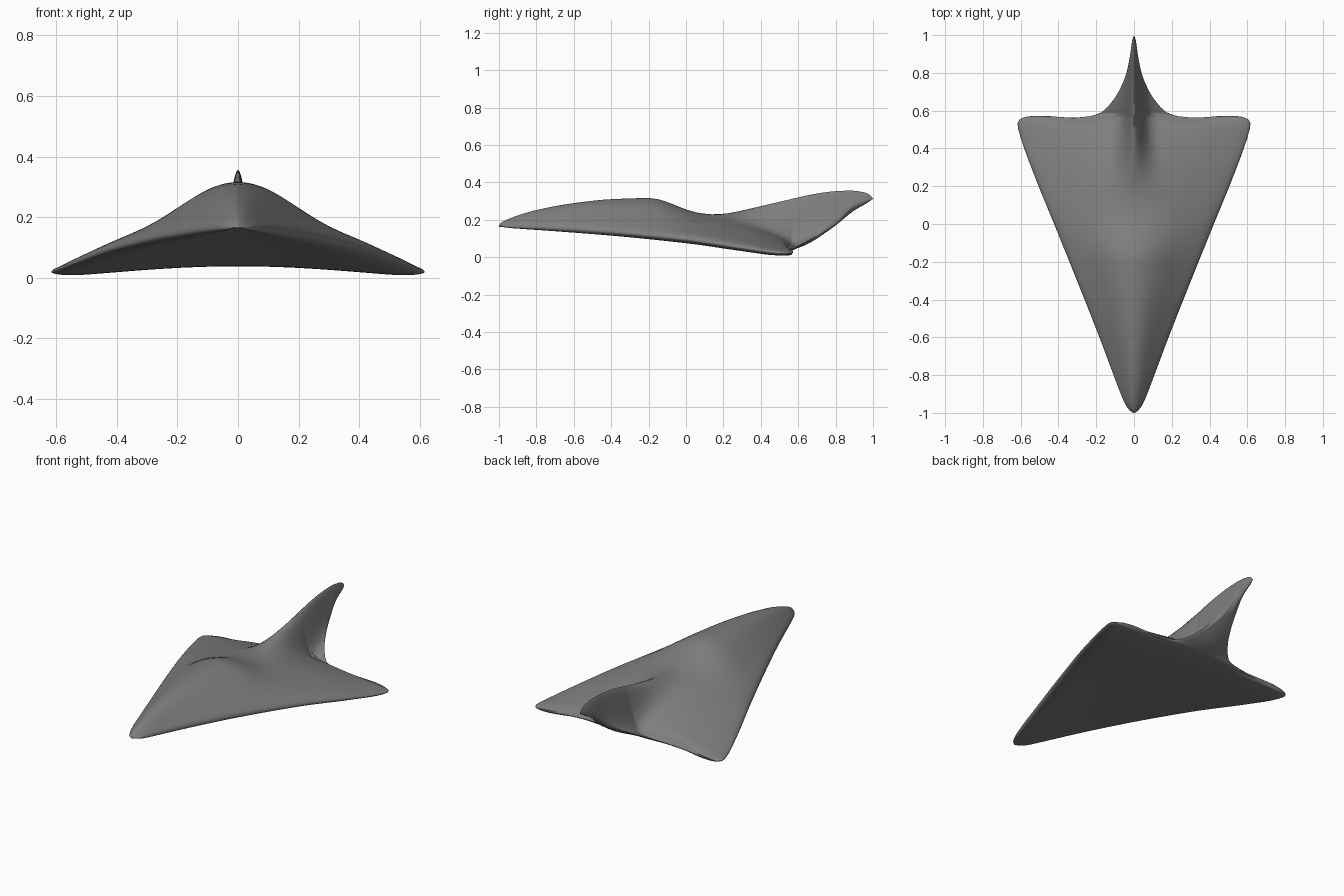
import bpy, bmesh, math

if "Cube" in bpy.data.objects:
    bpy.data.objects.remove(bpy.data.objects["Cube"])


def curve(*keys):
    """Smooth monotone interpolation through (position, value) keys."""
    n = len(keys)
    d = [(keys[i + 1][1] - keys[i][1]) / (keys[i + 1][0] - keys[i][0]) for i in range(n - 1)]
    m = [d[0]] + [2 * a * b / (a + b) if a * b > 0 else 0 for a, b in zip(d, d[1:])] + [d[-1]]

    def f(y):
        i = max(j for j in range(n - 1) if j == 0 or keys[j][0] <= y)
        (y0, v0), (y1, v1) = keys[i], keys[i + 1]
        h = y1 - y0
        t = min(max((y - y0) / h, 0), 1)
        return ((2*t**3 - 3*t**2 + 1) * v0 + (t**3 - 2*t**2 + t) * h * m[i]
                + (3*t**2 - 2*t**3) * v1 + (t**3 - t**2) * h * m[i + 1])
    return f


# Lengthwise profiles: half width, centre top, centre bottom, rim height
half_width = curve((-1, 0), (-.995, .014), (-.98, .029), (-.95, .048), (-.9, .07), (-.8, .108),
                   (-.6, .183), (-.4, .262), (-.2, .342), (0, .423), (.2, .505), (.3, .544),
                   (.4, .581), (.5, .612), (.53, .616), (.55, .608), (.56, .594), (.57, .56),
                   (.575, .5), (.58, .33), (.585, .215), (.6, .165),
                   (.65, .115), (.7, .082), (.8, .04), (.9, .02), (.97, .01), (1, 0))
top = curve((-1, .17), (-.99, .183), (-.97, .195), (-.9, .223), (-.8, .252), (-.6, .289),
            (-.4, .31), (-.2, .316), (-.15, .31), (-.05, .275), (0, .255), (.08, .235),
            (.15, .229), (.22, .234), (.3, .25), (.5, .296), (.7, .34), (.8, .353),
            (.88, .356), (.95, .347), (.98, .335), (1, .315))
bottom = curve((-1, .163), (-.9, .153), (-.5, .127), (0, .085), (.3, .053), (.5, .038),
               (.57, .041), (.6, .05), (.65, .07), (.7, .1), (.8, .17), (.9, .25),
               (.96, .285), (1, .312))
rim = curve((-1, .166), (-.8, .16), (-.5, .143), (0, .095), (.3, .05), (.5, .022), (.56, .019),
            (.575, .03), (.585, .045), (.6, .058), (.65, .086), (.7, .115), (.8, .188),
            (.9, .28), (1, .313))
# Rim thickness above and below, share of height in the tail fin, fin thickness
thick = curve((-1, 0), (-.95, .025), (-.8, .05), (-.5, .073), (-.2, .083), (0, .083),
              (.25, .074), (.4, .063), (.5, .052), (.55, .036), (.57, .018), (.585, .01),
              (.7, .02), (.8, .04), (.9, .03), (1, 0))
under = curve((-1, 0), (-.95, .008), (-.5, .02), (0, .022), (.4, .02), (.5, .017), (.56, .011),
              (.58, .004), (.7, .007), (.8, .014), (.9, .01), (1, 0))
fin_share = curve((-1, 0), (0, 0), (.15, .15), (.3, .5), (.5, .82), (.57, .9), (.65, .93), (1, .95))
fin_width = curve((-1, .15), (.1, .12), (.3, .08), (.5, .055), (.57, .05), (.65, .044),
                  (.8, .028), (1, .01))


def section(y, n=26):
    """Closed cross-section ring: top from left to right, then bottom back."""
    w, zt, zb, ze, t, u = (c(y) for c in (half_width, top, bottom, rim, thick, under))
    rise, k, fw = zt - ze - t, fin_share(y), fin_width(y)
    end = math.exp(-(w / fw) ** 2)
    upper, lower = [], []
    for i in range(-n, n + 1):
        s = math.copysign(abs(math.sin(i / n * math.pi / 2)) ** 1.5, i)
        x, q = w * s, max(0, 1 - s * s)
        g = (math.exp(-(x / fw) ** 2) - end) / (1 - end) if end < .9999 else q
        r = math.sqrt(q)
        # slight scallop in the trailing edge
        dy = -.02 * math.exp(-((abs(x) - .31) / .12) ** 2) * math.exp(-((y - .575) / .04) ** 2)
        upper.append((x, y + dy, ze + t * r + rise * ((1 - k) * q ** 2.3 + k * g)))
        # underside: rounded lip, then a shallow hollow towards the middle
        lip = math.sqrt(1 - max(0, 1 - q * 3) ** 2)
        lower.append((x, y + dy, ze - u * lip + (zb - ze + u) * q ** 1.6))
    return upper + lower[-2:0:-1]


# Stations bunched at the nose, the trailing edge and the tail tip
stations = [-1 + 1.5 * (i / 50) ** 1.6 for i in range(50)]
stations += [.5 + .1 * i / 30 for i in range(30)]
stations += [.6 + .4 * math.sin(i / 30 * math.pi / 2) for i in range(31)]

bm = bmesh.new()
rings = [[bm.verts.new(p) for p in section(y)] for y in stations]
for a, b in zip(rings, rings[1:]):
    for i in range(len(a)):
        j = (i + 1) % len(a)
        bm.faces.new((a[i], a[j], b[j], b[i]))
bmesh.ops.remove_doubles(bm, verts=bm.verts, dist=.0005)
bmesh.ops.recalc_face_normals(bm, faces=bm.faces)
mesh = bpy.data.meshes.new("delta_body")
bm.to_mesh(mesh)
bm.free()

grey = bpy.data.materials.new("grey")
grey.diffuse_color = (.21, .21, .21, 1)
grey.use_nodes = True
grey.node_tree.nodes["Principled BSDF"].inputs["Base Color"].default_value = grey.diffuse_color
mesh.materials.append(grey)
body = bpy.data.objects.new("delta_body", mesh)
bpy.context.collection.objects.link(body)
bpy.context.view_layer.objects.active = body
body.select_set(True)
bpy.ops.object.shade_smooth_by_angle(angle=math.radians(60))
